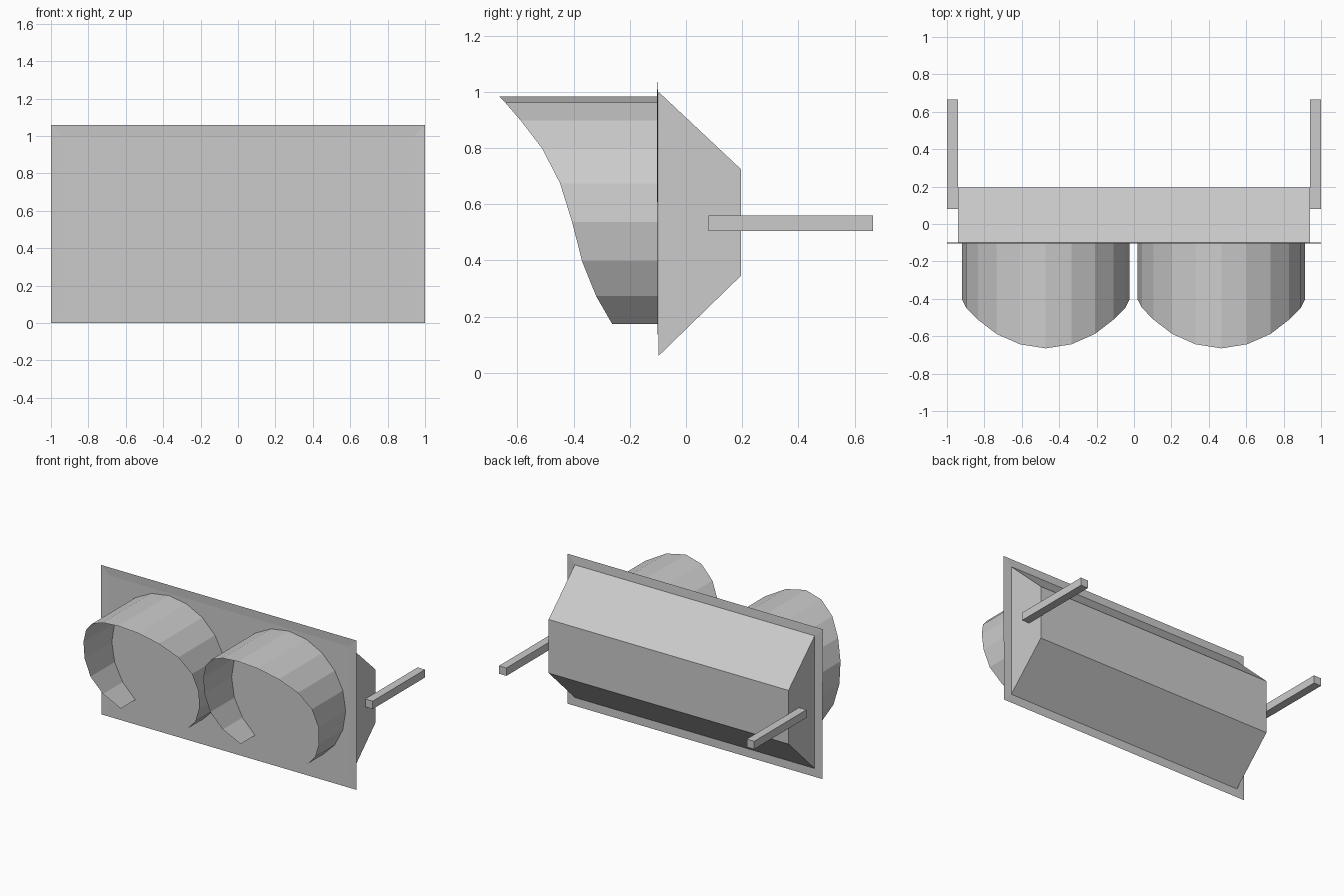
import bpy
import bmesh
from math import sin, cos, radians

cube = bpy.data.objects.get("Cube")
if cube:
    bpy.data.objects.remove(cube, do_unlink=True)

grey = bpy.data.materials.new("plain_grey")
grey.use_nodes = True
colour = (0.6, 0.6, 0.6, 1)
grey.diffuse_color = colour
grey.node_tree.nodes["Principled BSDF"].inputs["Base Color"].default_value = colour


def finish(name, bm):
    mesh = bpy.data.meshes.new(name)
    bm.to_mesh(mesh)
    bm.free()
    mesh.materials.append(grey)
    obj = bpy.data.objects.new(name, mesh)
    bpy.context.collection.objects.link(obj)
    return obj


def bridge(bm, ring_a, ring_b, closed=True):
    count = len(ring_a)
    for i in range(count if closed else count - 1):
        j = (i + 1) % count
        bm.faces.new((ring_a[i], ring_a[j], ring_b[j], ring_b[i]))


def rectangle(bm, half_x, low, high, y_low, y_high):
    corners = ((-half_x, y_low, low), (half_x, y_low, low),
               (half_x, y_high, high), (-half_x, y_high, high))
    return [bm.verts.new(c) for c in corners]


# Thin front plate with a border that leans forward slightly at the top
FRONT = -0.1
bm = bmesh.new()
outer = rectangle(bm, 1.0, 0.0, 1.06, FRONT, FRONT - 0.004)
inner = rectangle(bm, 0.94, 0.06, 1.0, FRONT, FRONT)
bridge(bm, outer, inner)
bm.faces.new(inner)
finish("front_plate", bm)

# Housing tapering towards the back
bm = bmesh.new()
near = rectangle(bm, 0.94, 0.06, 1.0, FRONT + 0.002, FRONT + 0.002)
far = rectangle(bm, 0.94, 0.345, 0.725, 0.195, 0.195)
bridge(bm, near, far)
bm.faces.new(near[::-1])
bm.faces.new(far)
bmesh.ops.recalc_face_normals(bm, faces=bm.faces)
finish("housing", bm)

# Two hoods, open at the bottom, with a curved front rim
RADIUS, CENTRE_Z = 0.447, 0.536
REACH = (0.665, 0.643, 0.588, 0.512, 0.448, 0.405, 0.37, 0.32, 0.263)
for name, x in (("right_hood", -0.472), ("left_hood", 0.467)):
    bm = bmesh.new()
    rim, base = [], []
    for step in range(-8, 9):
        a = radians(18 * step)
        px, pz = x + RADIUS * sin(a), CENTRE_Z + RADIUS * cos(a)
        rim.append(bm.verts.new((px, -REACH[abs(step)], pz)))
        base.append(bm.verts.new((px, FRONT, pz)))
    bridge(bm, rim, base, closed=False)
    finish(name, bm)

# Square mounting bars on both ends
for name, side in (("right_bar", -1), ("left_bar", 1)):
    bm = bmesh.new()
    bmesh.ops.create_cube(bm, size=1)
    bmesh.ops.scale(bm, vec=(0.058, 0.585, 0.056), verts=bm.verts)
    bmesh.ops.translate(bm, vec=(side * 0.971, 0.3725, 0.532), verts=bm.verts)
    finish(name, bm)
